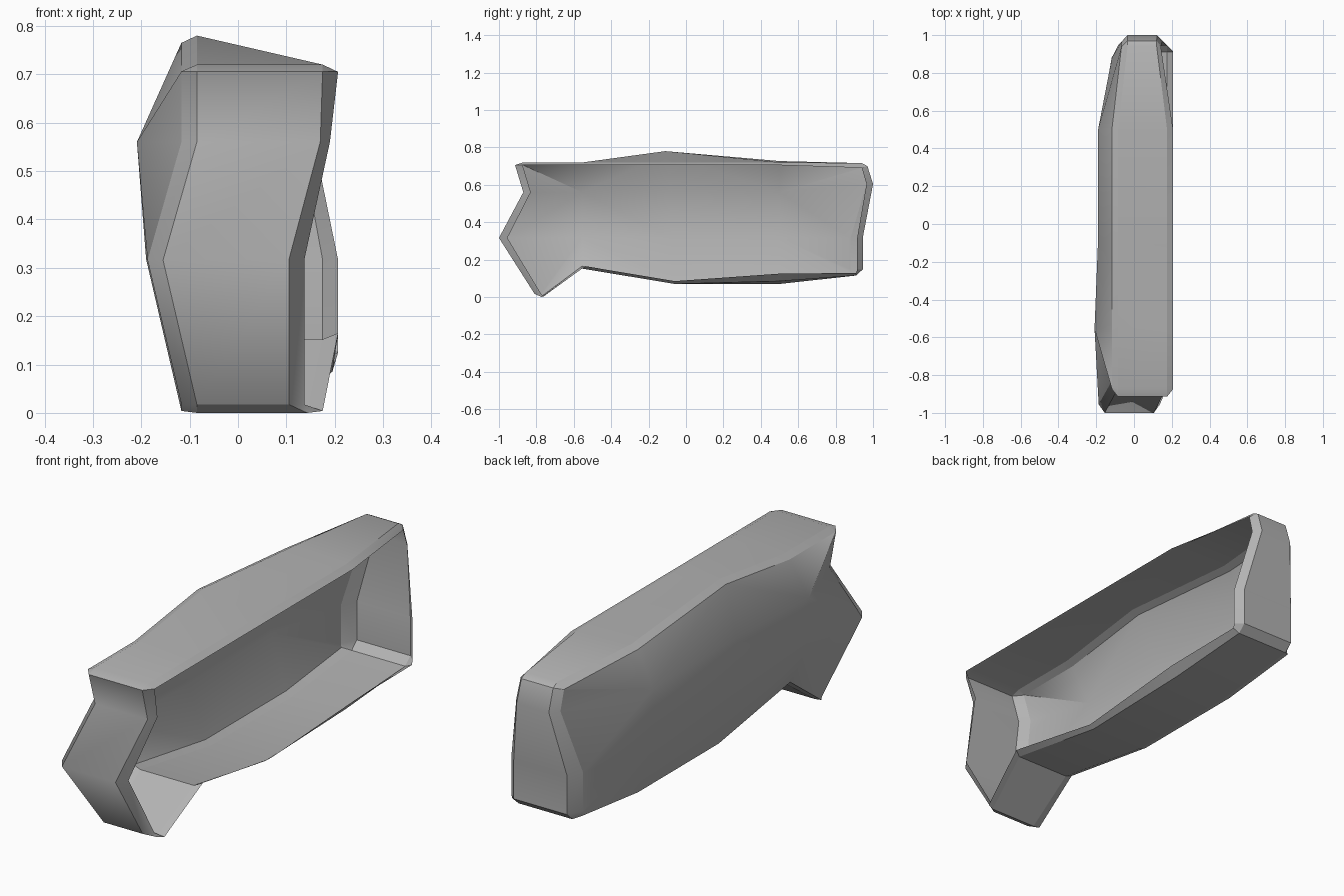
import bpy
import bmesh
import math

default_cube = bpy.data.objects.get("Cube")
if default_cube:
    bpy.data.objects.remove(default_cube, do_unlink=True)


def make_material(name, value):
    material = bpy.data.materials.new(name)
    material.use_nodes = True
    colour = (value, value, value, 1)
    material.diffuse_color = colour
    shader = material.node_tree.nodes["Principled BSDF"]
    shader.inputs["Base Color"].default_value = colour
    return material


# Usual sides of the edge band, and the width of its chamfers
LEFT, RIGHT, CHAMFER = -0.085, 0.175, 0.032


def station(y, z, inset_y=0, inset_z=0, left=LEFT, right=RIGHT,
            open_z=None, lip=CHAMFER, open_lift=0, closed_y=None):
    """Four points across the shell: closed edge, band start, band end, open rim."""
    if open_z is None:
        open_z = z
    if closed_y is None:
        closed_y = inset_y
    return [
        (left - CHAMFER, y + closed_y, z + inset_z),
        (left, y, z),
        (right, y, open_z),
        (right + lip, y + inset_y, open_z + inset_z + open_lift),
    ]


# Outline of the shell, walked along the top, down the back and home again
top = [
    station(-0.87, 0.72, inset_z=-0.015),
    station(-0.55, 0.72, inset_z=-0.015),
    station(-0.11, 0.78, inset_z=-0.015, open_z=0.72),
    station(0.5, 0.727, inset_z=-0.015, open_z=0.72),
    station(0.94, 0.716, inset_z=-0.025, left=-0.034, right=0.12, lip=0.022),
]
back = [
    station(0.97, 0.7, inset_y=-0.03, inset_z=-0.01, left=-0.034, right=0.12, lip=0.024),
    station(1.0, 0.604, inset_y=-0.035, left=-0.034, right=0.122, lip=0.026),
    station(0.945, 0.316, inset_y=-0.03, closed_y=-0.065),
    station(0.945, 0.148, inset_y=-0.03, closed_y=-0.065),
]
bottom = [
    station(0.91, 0.115, inset_z=0.014, closed_y=-0.025),
    station(0.5, 0.07, inset_z=0.015, open_z=0.085, open_lift=0.025),
    station(-0.06, 0.07, inset_z=0.015, lip=0.02),
    station(-0.556, 0.152, inset_y=0.018, inset_z=0.013, closed_y=0),
    station(-0.772, 0.0, inset_y=0.012, inset_z=0.004, right=0.143, closed_y=0),
]
front = [
    station(-0.81, 0.0175, inset_y=0.035, right=0.105),
    station(-1.0, 0.316, inset_y=0.045, left=-0.155, right=0.105),
    station(-0.87, 0.56, inset_y=0.04, right=0.17, lip=0.02),
    station(-0.914, 0.706, inset_y=0.04),
]

# Band with a chamfer on both sides
builder = bmesh.new()
rings = [[builder.verts.new(point) for point in points]
         for points in top + back + bottom + front]
for index, ring in enumerate(rings):
    following = rings[(index + 1) % len(rings)]
    for step in range(len(ring) - 1):
        corners = (ring[step], ring[step + 1], following[step + 1], following[step])
        # The raised top slopes from its peak to both ends of the rim
        if index == 1 and step == 1:
            builder.faces.new((corners[0], corners[1], corners[3]))
            builder.faces.new((corners[1], corners[2], corners[3]))
        else:
            builder.faces.new(corners)

# Bulging closed side, laid out as a grid between the chamfered edges
edge = [ring[0] for ring in rings]
start_back = len(top)
start_bottom = start_back + len(back)
start_front = start_bottom + len(bottom)
top_edge = edge[:start_back]
back_edge = edge[start_back:start_bottom]
bottom_edge = edge[start_bottom:start_front]
front_edge = edge[start_front:]


def inner_row(z, depths):
    return [builder.verts.new((x, y, z))
            for x, y in zip(depths, (-0.555, -0.08, 0.5))]


def fan(corners, pivot):
    """Triangles from one corner of a panel to all its other edges."""
    start = corners.index(pivot)
    ordered = corners[start:] + corners[:start]
    return [builder.faces.new((pivot, first, second))
            for first, second in zip(ordered[1:], ordered[2:])]


upper = [front_edge[2]] + inner_row(0.56, (-0.209, -0.19, -0.19)) + [back_edge[1]]
lower = [front_edge[1]] + inner_row(0.318, (-0.19, -0.187, -0.187)) + [back_edge[2]]
base = [front_edge[0]] + bottom_edge[3:0:-1] + [bottom_edge[0]]
panels = []
for above, below in ((top_edge, upper), (upper, lower), (lower, base)):
    last = len(above) - 2
    for column in range(last + 1):
        corners = [above[column], above[column + 1],
                   below[column + 1], below[column]]
        # The chamfered corners add one extra point to their panels
        if above is top_edge and column == 0:
            corners.append(front_edge[3])
        elif above is top_edge and column == last:
            corners.insert(2, back_edge[0])
        elif below is base and column == 0:
            corners.insert(3, bottom_edge[4])
        elif below is base and column == last:
            corners.insert(2, back_edge[3])
        # Panels bend around the nearest end of the bulge
        inner = below if above is top_edge else above
        panels += fan(corners, inner[1] if column < 2 else inner[last])

# Face the closed side outwards
bmesh.ops.recalc_face_normals(builder, faces=builder.faces[:])
builder.normal_update()
if sum(panel.normal.x for panel in panels) > 0:
    bmesh.ops.reverse_faces(builder, faces=builder.faces[:])
    builder.normal_update()

# Smooth faces; chamfer lines and corners stay sharp, the front bends stay soft
bends = [set(rings[-3]), set(rings[-2])]
rail = {vert: step for ring in rings for step, vert in enumerate(ring)}
for face in builder.faces:
    face.smooth = True
for line in builder.edges:
    start, end = line.verts
    if start not in rail or end not in rail:
        line.smooth = True
    elif rail[start] == rail[end]:
        line.smooth = False
    else:
        across_bend = any({start, end} <= bend for bend in bends)
        line.smooth = across_bend or line.calc_face_angle(0) < math.radians(30)

mesh = bpy.data.meshes.new("open_shell")
builder.to_mesh(mesh)
builder.free()
shell = bpy.data.objects.new("open_shell", mesh)
bpy.context.collection.objects.link(shell)
mesh.materials.append(make_material("plain_grey", 0.45))
